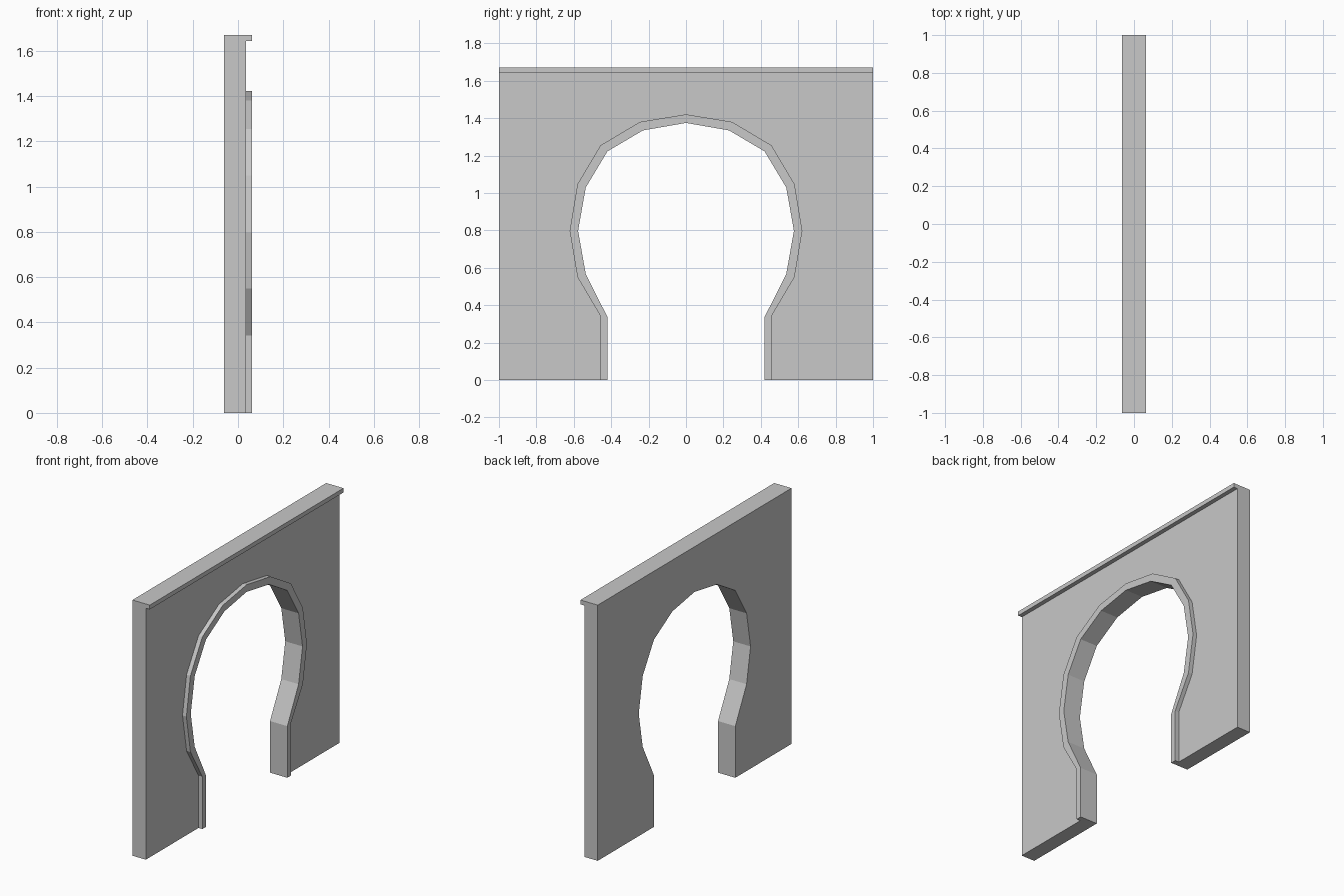
import bpy
import bmesh

cube = bpy.data.objects.get("Cube")
if cube:
    bpy.data.objects.remove(cube, do_unlink=True)

# Single plain grey
stone = bpy.data.materials.new("grey_stone")
colour = (0.58, 0.58, 0.58, 1.0)
stone.diffuse_color = colour
stone.use_nodes = True
stone.node_tree.nodes["Principled BSDF"].inputs["Base Color"].default_value = colour

BACK, FACE, FRONT = -0.0625, 0.0345, 0.0625
TOP = 1.67


def prism(name, outline, x0, x1):
    """Extrude a (y, z) outline along x from x0 to x1."""
    bm = bmesh.new()
    face = bm.faces.new([bm.verts.new((x0, y, z)) for y, z in outline])
    ext = bmesh.ops.extrude_face_region(bm, geom=[face], use_keep_orig=True)
    moved = [v for v in ext["geom"] if isinstance(v, bmesh.types.BMVert)]
    bmesh.ops.translate(bm, verts=moved, vec=(x1 - x0, 0, 0))
    bmesh.ops.recalc_face_normals(bm, faces=bm.faces)
    mesh = bpy.data.meshes.new(name)
    bm.to_mesh(mesh)
    bm.free()
    mesh.materials.append(stone)
    obj = bpy.data.objects.new(name, mesh)
    bpy.context.collection.objects.link(obj)
    return obj


def arch(half):
    """Mirror a half arch (foot to crown) into a full path from +y to -y."""
    return half + [(-y, z) for y, z in reversed(half[:-1])]


# Horseshoe opening and the outer edge of its moulding
inner = arch([(0.42, 0), (0.42, 0.337), (0.536, 0.567), (0.577, 0.798),
              (0.536, 1.03), (0.42, 1.223), (0.23, 1.335), (0, 1.375)])
outer = arch([(0.457, 0), (0.457, 0.342), (0.58, 0.55), (0.622, 0.798),
              (0.58, 1.048), (0.457, 1.255), (0.247, 1.38), (0, 1.421)])

# Wall with the opening
prism("wall", [(-1, 0), (-1, TOP), (1, TOP), (1, 0)] + inner, BACK, FACE)

# Raised moulding round the opening
prism("arch_moulding", outer + inner[::-1], FACE, FRONT)

# Thin ledge along the top
prism("top_ledge", [(-1, 1.642), (-1, TOP), (1, TOP), (1, 1.642)], FACE, FRONT)
